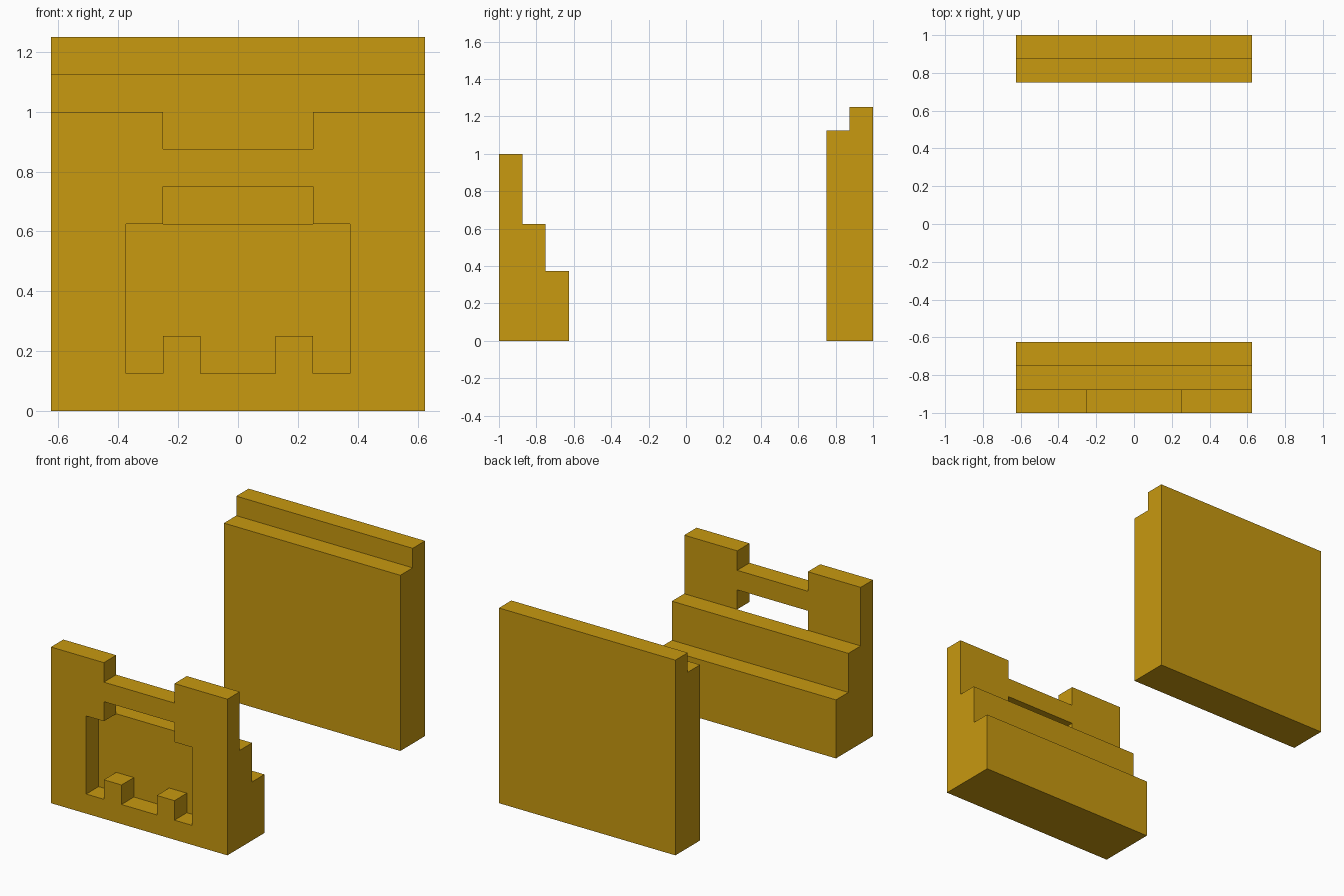
import bpy
import bmesh
from mathutils import Vector

cube = bpy.data.objects.get("Cube")
if cube:
    bpy.data.objects.remove(cube, do_unlink=True)

# Single golden colour
GOLD = (0.578, 0.319, 0.005, 1.0)
gold = bpy.data.materials.new("golden yellow")
gold.use_nodes = True
gold.diffuse_color = GOLD
gold.node_tree.nodes["Principled BSDF"].inputs["Base Color"].default_value = GOLD

U = 0.125       # size of one block unit
HALF_W = 5 * U  # half the width of every part


def half_prism(name, outline, direction):
    """Extrude an outline, open it at x = 0 and mirror it across."""
    bm = bmesh.new()
    face = bm.faces.new([bm.verts.new(p) for p in outline])
    ext = bmesh.ops.extrude_face_region(bm, geom=[face], use_keep_orig=True)
    moved = [v for v in ext["geom"] if isinstance(v, bmesh.types.BMVert)]
    bmesh.ops.translate(bm, vec=Vector(direction), verts=moved)
    seam = [f for f in bm.faces if all(abs(v.co.x) < 1e-5 for v in f.verts)]
    bmesh.ops.recalc_face_normals(bm, faces=bm.faces)
    bmesh.ops.delete(bm, geom=seam, context="FACES")
    mesh = bpy.data.meshes.new(name)
    bm.to_mesh(mesh)
    bm.free()
    mesh.materials.append(gold)
    obj = bpy.data.objects.new(name, mesh)
    bpy.context.collection.objects.link(obj)
    mirror = obj.modifiers.new("mirror", "MIRROR")
    mirror.use_axis = (True, False, False)
    mirror.use_clip = True
    return obj


def side_profile(name, points):
    """Stepped (y, z) profile in block units, spanning the full width."""
    return half_prism(name, [(0, y * U, z * U) for y, z in points], (HALF_W, 0, 0))


# Front plate: notched top, stepped opening and two teeth at the bottom
plate = [(0, 7), (2, 7), (2, 8), (5, 8), (5, 0), (0, 0),
         (0, 1), (1, 1), (1, 2), (2, 2), (2, 1), (3, 1),
         (3, 5), (2, 5), (2, 6), (0, 6)]
half_prism("front_plate", [(x * U, -1, z * U) for x, z in plate], (0, U, 0))

# Stepped backing behind the front plate
side_profile("front_steps", [(-7, 0), (-5, 0), (-5, 3), (-6, 3), (-6, 5), (-7, 5)])

# Tall rear wall with one step along its top
side_profile("rear_wall", [(6, 0), (8, 0), (8, 10), (7, 10), (7, 9), (6, 9)])
